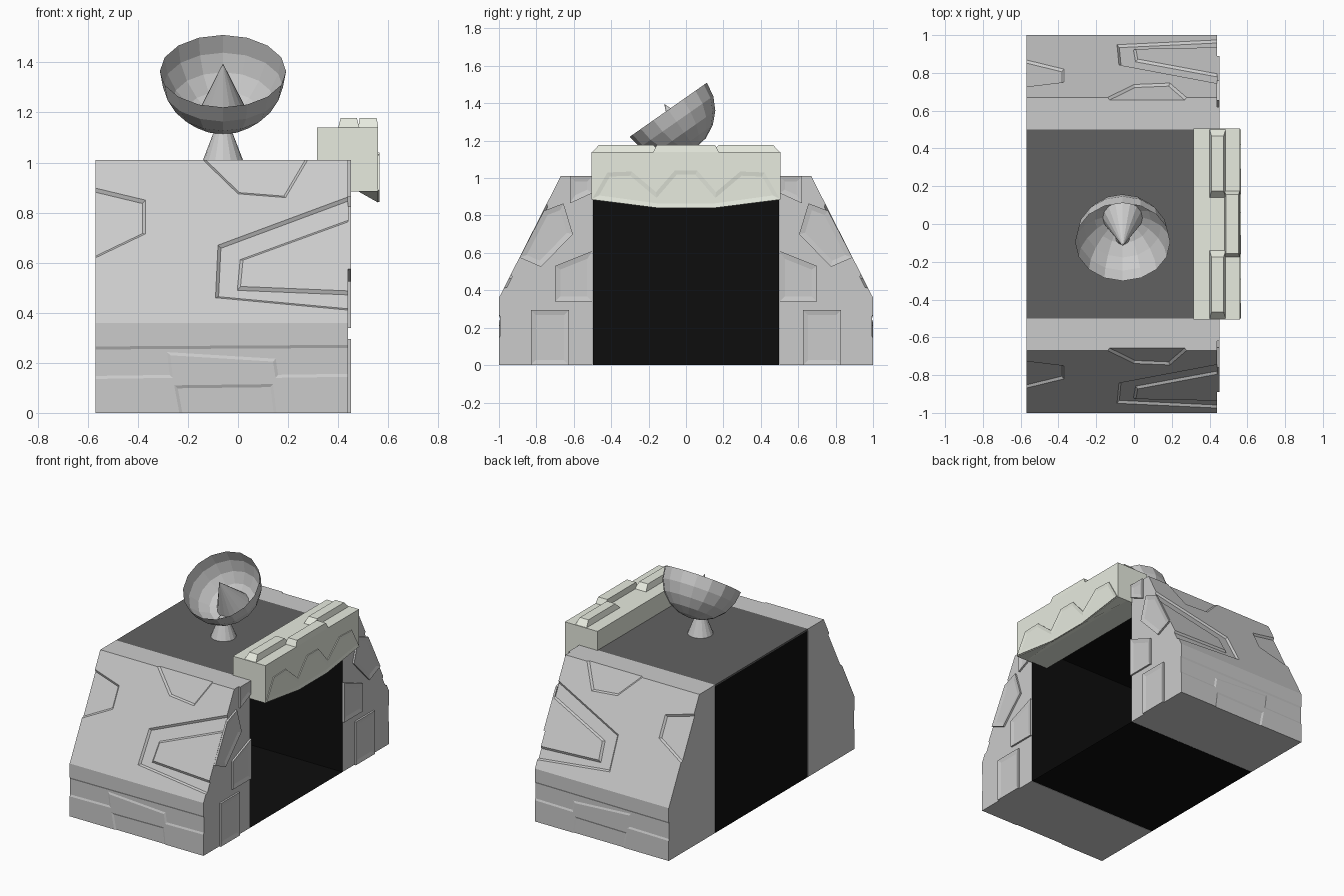
import bpy, bmesh, math
from mathutils import Vector, Matrix

if "Cube" in bpy.data.objects:
    bpy.data.objects.remove(bpy.data.objects["Cube"])


def material(name, rgb):
    m = bpy.data.materials.new(name)
    m.diffuse_color = (*rgb, 1)
    m.use_nodes = True
    m.node_tree.nodes["Principled BSDF"].inputs["Base Color"].default_value = m.diffuse_color
    return m


BLACK = material("black", (0.004, 0.004, 0.004))
DARK = material("dark_grey", (0.12, 0.12, 0.12))
PALE = material("pale_grey", (0.8, 0.83, 0.74))


def finish(bm, name, mat=None, recalc=True):
    if recalc:
        bmesh.ops.recalc_face_normals(bm, faces=bm.faces[:])
    me = bpy.data.meshes.new(name)
    bm.to_mesh(me)
    bm.free()
    ob = bpy.data.objects.new(name, me)
    bpy.context.collection.objects.link(ob)
    if mat:
        me.materials.append(mat)
    return ob


def slab(pts, normal, thick, inset=0.0, shift=0.0):
    """Prism on a flat outline, its far (normal side) face inset and moved by shift."""
    bm = bmesh.new()
    n = Vector(normal).normalized()
    f = bm.faces.new([bm.verts.new(p) for p in pts])
    f.normal_update()
    if f.normal.dot(n) < 0:
        f.normal_flip()
    base = f.copy(verts=True, edges=True)
    a, b = list(f.verts), list(base.verts)
    for v in a:
        v.co += n * thick
    for i in range(len(a)):
        j = (i + 1) % len(a)
        bm.faces.new((a[i], a[j], b[j], b[i]))
    bmesh.ops.recalc_face_normals(bm, faces=bm.faces[:])
    if inset:
        bmesh.ops.inset_region(bm, faces=[f], thickness=inset, use_even_offset=True)
        for v in f.verts:
            v.co += n * shift
    return bm


def mirror_y(ob):
    mod = ob.modifiers.new("mirror", 'MIRROR')
    mod.use_axis = (False, True, False)


def apply_all(ob):
    bpy.context.view_layer.objects.active = ob
    for m in list(ob.modifiers):
        bpy.ops.object.modifier_apply(modifier=m.name)


def box(name, x, y, z, mat=None, bevel_top=0.0):
    bm = slab([(x[i], y[j], z[0]) for i, j in ((0, 0), (1, 0), (1, 1), (0, 1))],
              (0, 0, 1), z[1] - z[0])
    if bevel_top:
        cx, cy = sum(x) / 2, sum(y) / 2
        for v in bm.verts:
            if v.co.z > z[1] - 1e-4:
                v.co.x += math.copysign(bevel_top * 0.3, cx - v.co.x)
                v.co.y += math.copysign(bevel_top, cy - v.co.y)
    return finish(bm, name, mat)


# Side wing with sloped outer wall
profile = [(-1, 0), (-1, 0.36), (-0.67, 1.01), (-0.5, 1.01), (-0.5, 0)]
wing = finish(slab([(-0.57, y, z) for y, z in profile], (1, 0, 0), 1.01), "side_wing")

# Recessed panels on the sloped wall and lower wall
slope_panels = [
    [(0.5, 0.885), (-0.08, 0.67), (-0.09, 0.46), (0.5, 0.405),
     (0.5, 0.485), (0.01, 0.505), (0.02, 0.61), (0.5, 0.785)],
    [(-0.62, 0.91), (-0.37, 0.85), (-0.37, 0.715), (-0.62, 0.595)],
    [(-0.16, 1.03), (0.0, 0.875), (0.19, 0.86), (0.29, 1.03)],
]
lower_panels = [
    [(-0.62, 0.265), (0.5, 0.272), (0.5, 0.145), (0.15, 0.14),
     (0.14, 0.205), (-0.27, 0.23), (-0.26, 0.14), (-0.62, 0.135)],
    [(-0.255, 0.11), (0.14, 0.115), (0.16, -0.05), (-0.225, -0.05)],
]


def slope_y(z):
    return -1 + (z - 0.36) * 0.33 / 0.65


jobs = [([(x, slope_y(z), z) for x, z in p], Vector((0, -0.65, 0.33)).normalized(), 0.012)
        for p in slope_panels]
jobs += [([(x, -1, z) for x, z in p], Vector((0, -1, 0)), 0.005) for p in lower_panels]
for pts, n, depth in jobs:
    start = [Vector(p) + n * 0.01 for p in pts]
    cutter = finish(slab(start, -n, 0.01, 0.012, depth), "cutter")
    cutter.hide_render = True
    mod = wing.modifiers.new("cut", 'BOOLEAN')
    mod.object = cutter
    mod.solver = 'EXACT'
    apply_all(wing)
    bpy.data.objects.remove(cutter)
mirror_y(wing)
apply_all(wing)

# Raised frames on the entrance side of the wings
frames = [
    [(-0.83, 0.0), (-0.83, 0.295), (-0.625, 0.295), (-0.625, 0.0)],
    [(-0.5, 0.61), (-0.7, 0.53), (-0.7, 0.34), (-0.5, 0.34)],
    [(-0.89, 0.575), (-0.775, 0.525), (-0.605, 0.7), (-0.655, 0.865), (-0.76, 0.825)],
    [(-0.62, 1.01), (-0.62, 0.865), (-0.5, 0.92), (-0.5, 1.01)],
]
for i, p in enumerate(frames):
    frame = finish(slab([(0.439, y, z) for y, z in p], (1, 0, 0), 0.013, 0.028, -0.006),
                   f"entrance_frame_{i + 1}")
    mirror_y(frame)
    apply_all(frame)

# Black hollow bay, open at the entrance
bm = slab([(-0.57, y, z) for y, z in ((-0.498, 0), (0.498, 0), (0.498, 1.0), (-0.498, 1.0))],
          (1, 0, 0), 1.01)
bmesh.ops.delete(bm, geom=[f for f in bm.faces if f.calc_center_median().x > 0.43],
                 context='FACES')
finish(bm, "bay_interior", BLACK, recalc=False)

# Dark roof
box("roof", (-0.57, 0.44), (-0.5, 0.5), (1.0, 1.01), DARK)

# Canopy over the entrance with lower visor
box("canopy", (0.315, 0.56), (-0.505, 0.505), (0.885, 1.14), PALE)
bm = bmesh.new()
for s in (-1, 1):
    for x, y, z in ((0.56, 0.505, 0.885), (0.56, 0.15, 0.84), (0.48, 0.505, 0.885)):
        bm.verts.new((x, s * y, z))
bmesh.ops.convex_hull(bm, input=bm.verts[:])
finish(bm, "canopy_visor", PALE)

# Ridge blocks on top of the canopy
box("canopy_ridge_near", (0.4, 0.485), (-0.5, -0.14), (1.14, 1.178), PALE, 0.035)
box("canopy_ridge_far", (0.4, 0.485), (0.14, 0.5), (1.14, 1.178), PALE, 0.035)
box("canopy_ridge_middle", (0.48, 0.56), (-0.175, 0.175), (1.14, 1.178), PALE, 0.02)

# Zigzag trim on the canopy face
half = [(0.06, 1.04), (0.16, 0.925), (0.29, 1.035), (0.42, 1.03), (0.5, 0.89), (0.15, 0.842)]
zigzag = half + [(-y, z) for y, z in reversed(half)]
finish(slab([(0.559, y, z) for y, z in zigzag], (1, 0, 0), 0.007, 0.022, -0.004),
       "canopy_trim", PALE)


def cone(name, r1, r2, depth, segs, matrix):
    bm = bmesh.new()
    bmesh.ops.create_cone(bm, cap_ends=True, segments=segs, radius1=r1, radius2=r2,
                          depth=depth, matrix=matrix @ Matrix.Translation((0, 0, depth / 2)))
    return finish(bm, name)


# Dish: open half sphere tilted forward, with central cone and pedestal
tilt = Matrix.Translation((-0.06, -0.095, 1.365)) @ Matrix.Rotation(math.radians(35), 4, 'X')
bm = bmesh.new()
bmesh.ops.create_uvsphere(bm, u_segments=16, v_segments=10, radius=0.252)
bmesh.ops.delete(bm, geom=[v for v in bm.verts if v.co.z > 0.01], context='VERTS')
bm.transform(tilt)
finish(bm, "dish_bowl", recalc=False)
cone("dish_feed", 0.105, 0.0, 0.26, 16, tilt @ Matrix.Translation((0, 0, -0.222)))
cone("dish_pedestal", 0.08, 0.03, 0.13, 16, Matrix.Translation((-0.06, -0.07, 1.01)))
